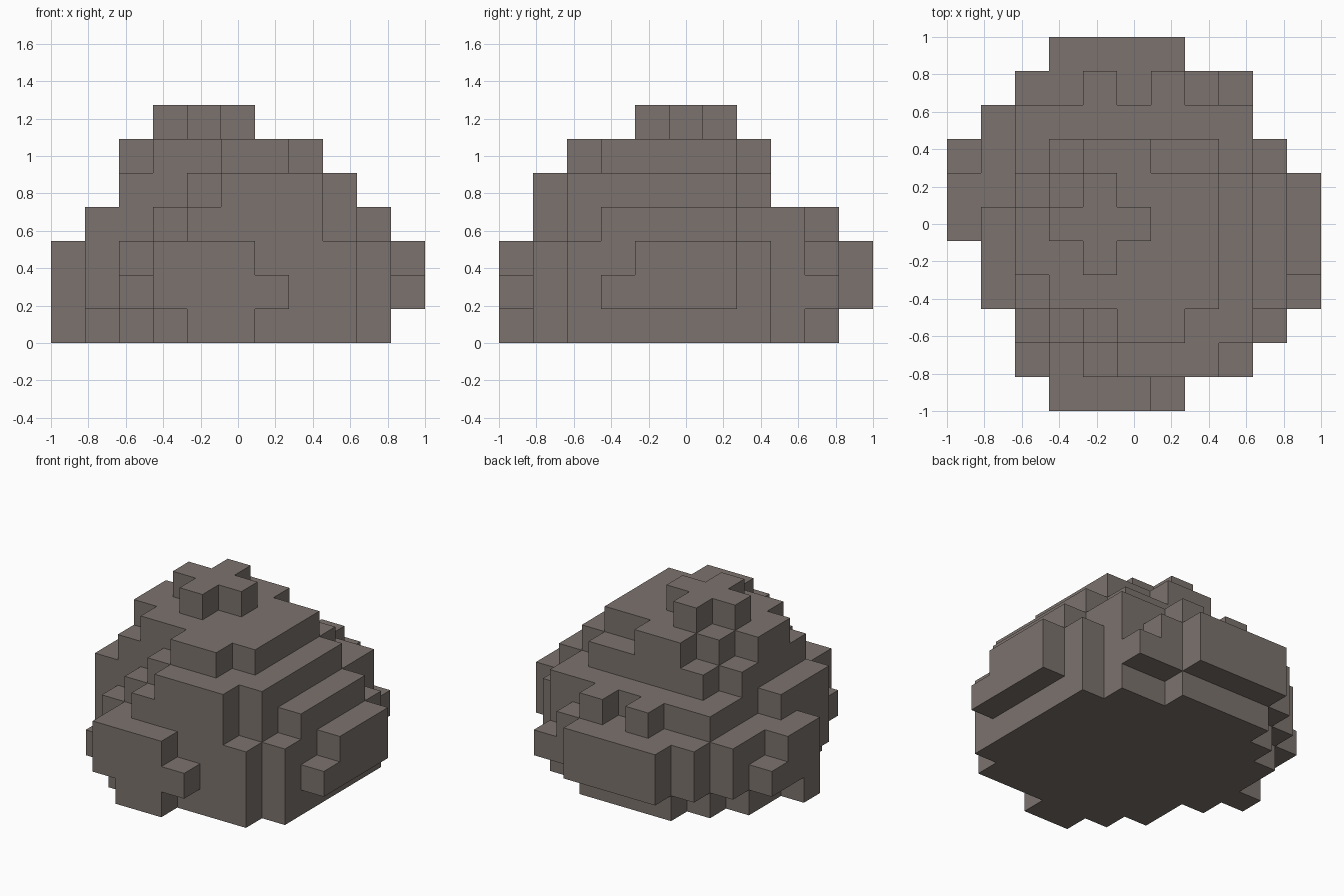
import bpy, bmesh
from mathutils import Vector

if "Cube" in bpy.data.objects:
    bpy.data.objects.remove(bpy.data.objects["Cube"])

N = 11                 # blocks along the longest side
S = 2.0 / N            # block size

# Each layer, bottom to top: (first row, [(first, last) block along x for each row, front to back])
LAYERS = [
    (0, [(4, 5), (3, 8), (2, 9), (2, 9), (1, 9), (0, 9), (1, 9), (1, 9), (2, 8), (3, 6)]),
    (0, [(3, 6), (2, 8), (2, 9), (1, 10), (1, 10), (0, 10), (0, 10), (0, 9), (1, 8), (2, 8), (3, 6)]),
    (0, [(3, 5), (3, 8), (2, 9), (1, 9), (1, 10), (0, 10), (0, 10), (1, 9), (1, 8), (2, 7), (3, 6)]),
    (1, [(4, 7), (3, 8), (1, 9), (1, 9), (1, 9), (2, 9), (2, 8), (2, 8), (4, 4)]),
    (1, [(5, 7), (4, 8), (2, 8), (2, 8), (2, 8), (2, 8), (3, 7)]),
    (2, [(5, 6), (3, 7), (2, 7), (2, 7), (3, 7), (4, 5)]),
    (4, [(4, 4), (3, 5), (4, 4)]),
]

filled = {(i, j0 + r, k)
          for k, (j0, rows) in enumerate(LAYERS)
          for r, (a, b) in enumerate(rows)
          for i in range(a, b + 1)}
filled.add((6, 9, 3))  # second small bump on the back ledge

# Skin: one square for every exposed block side
bm = bmesh.new()
corners = {}


def corner(p):
    if p not in corners:
        corners[p] = bm.verts.new(Vector(p) * S - Vector((1, 1, 0)))
    return corners[p]


for cell in sorted(filled):
    for axis in range(3):
        for side in (0, 1):
            near = list(cell)
            near[axis] += 2 * side - 1
            if tuple(near) in filled:
                continue
            u, v = (axis + 1) % 3, (axis + 2) % 3
            quad = []
            for du, dv in ((0, 0), (1, 0), (1, 1), (0, 1)):
                p = list(cell)
                p[axis] += side
                p[u] += du
                p[v] += dv
                quad.append(corner(tuple(p)))
            bm.faces.new(quad if side else quad[::-1])

mesh = bpy.data.meshes.new("block_boulder")
bm.to_mesh(mesh)
bm.free()
boulder = bpy.data.objects.new("block_boulder", mesh)
bpy.context.collection.objects.link(boulder)

# Warm grey stone
stone = bpy.data.materials.new("stone")
stone.diffuse_color = (0.2, 0.17, 0.155, 1)
stone.use_nodes = True
stone.node_tree.nodes["Principled BSDF"].inputs["Base Color"].default_value = stone.diffuse_color
mesh.materials.append(stone)
